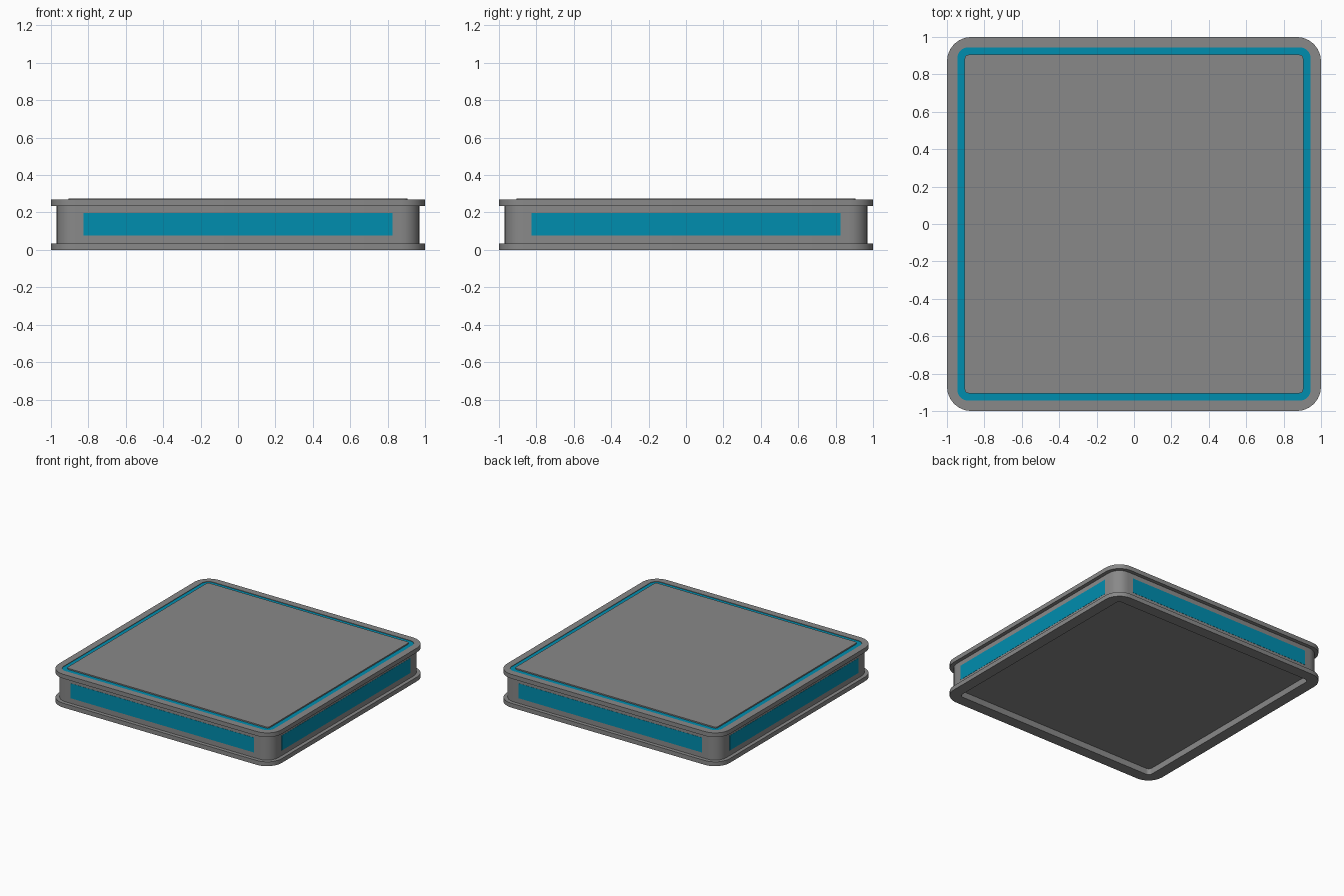
import bpy, bmesh, math

if "Cube" in bpy.data.objects:
    bpy.data.objects.remove(bpy.data.objects["Cube"])


def material(name, rgb):
    m = bpy.data.materials.new(name)
    m.diffuse_color = (*rgb, 1)
    m.use_nodes = True
    m.node_tree.nodes["Principled BSDF"].inputs["Base Color"].default_value = m.diffuse_color
    return m


glow = material("teal", (0.0, 0.27, 0.43))
metal = material("dark_grey", (0.25, 0.25, 0.25))


def rounded_ring(bm, half, radius, z, steps=6):
    """Rounded square outline, returned as a list of verts."""
    ring = []
    for q in range(4):
        mid = math.radians(45 + 90 * q)
        cx = math.copysign(half - radius, math.cos(mid))
        cy = math.copysign(half - radius, math.sin(mid))
        for i in range(steps + 1):
            a = math.radians(90 * q + 90 * i / steps)
            ring.append(bm.verts.new((cx + radius * math.cos(a), cy + radius * math.sin(a), z)))
    return ring


def sweep(name, profile, mat, cap_start=False, cap_end=False):
    """Join rounded-square rings given as (half width, corner radius, z)."""
    bm = bmesh.new()
    rings = [rounded_ring(bm, *p) for p in profile]
    n = len(rings[0])
    for a, b in zip(rings, rings[1:]):
        for i in range(n):
            j = (i + 1) % n
            bm.faces.new((a[i], a[j], b[j], b[i]))
    if cap_start:
        bm.faces.new(rings[0][::-1])
    if cap_end:
        bm.faces.new(rings[-1])
    return finish(name, bm, mat)


def finish(name, bm, mat):
    me = bpy.data.meshes.new(name)
    bm.to_mesh(me)
    bm.free()
    ob = bpy.data.objects.new(name, me)
    bpy.context.collection.objects.link(ob)
    me.materials.append(mat)
    bpy.ops.object.select_all(action='DESELECT')
    ob.select_set(True)
    bpy.context.view_layer.objects.active = ob
    bpy.ops.object.shade_smooth_by_angle(angle=math.radians(30))
    return ob


# Hull: recessed underside, two flanges, inset side walls, top groove wall
sweep("tile_hull", [
    (0.91, 0.03, 0.05), (0.91, 0.03, 0.0),
    (1.0, 0.13, 0.0), (1.0, 0.13, 0.035),
    (0.97, 0.10, 0.035), (0.97, 0.10, 0.235),
    (1.0, 0.13, 0.235), (1.0, 0.13, 0.27),
    (0.945, 0.06, 0.27), (0.945, 0.06, 0.266),
], metal, cap_start=True)

# Teal floor of the shallow groove around the top panel
sweep("groove_light", [(0.945, 0.06, 0.266), (0.905, 0.02, 0.266)], glow)

# Raised top panel
sweep("top_panel", [(0.905, 0.02, 0.266), (0.905, 0.02, 0.276)], metal, cap_end=True)

# Teal light strip on each side
for k, side in enumerate(("front", "right", "back", "left")):
    bm = bmesh.new()
    bmesh.ops.create_cube(bm, size=1)
    bmesh.ops.scale(bm, vec=(1.65, 0.004, 0.12), verts=bm.verts)
    bmesh.ops.translate(bm, vec=(0, -0.9695, 0.137), verts=bm.verts)
    strip = finish(side + "_light_strip", bm, glow)
    strip.rotation_euler.z = math.radians(90 * k)
